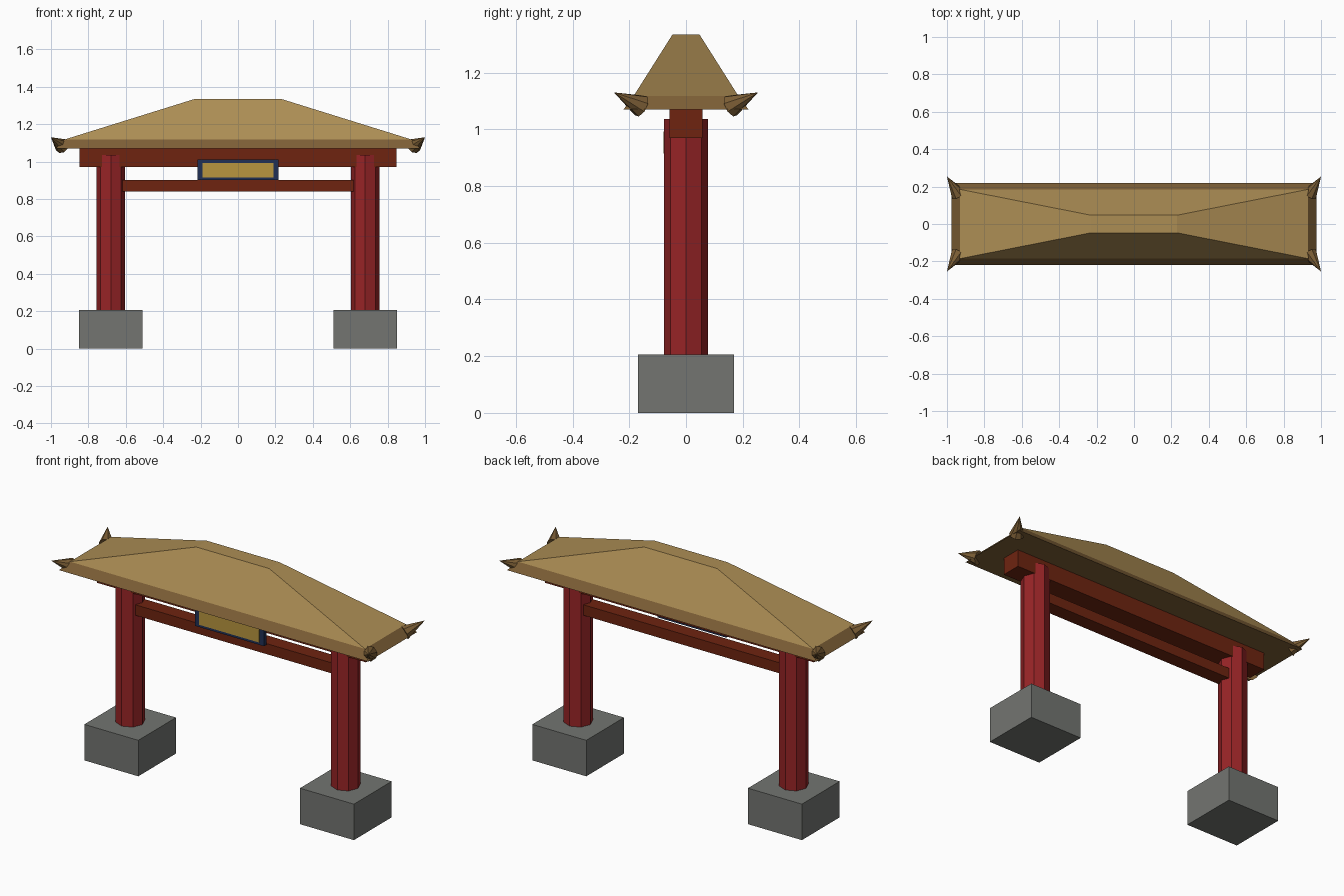
import bpy, bmesh
from mathutils import Vector

if "Cube" in bpy.data.objects:
    bpy.data.objects.remove(bpy.data.objects["Cube"])


def srgb(h):
    c = [int(h[i:i + 2], 16) / 255 for i in (0, 2, 4)]
    return [v / 12.92 if v <= 0.04045 else ((v + 0.055) / 1.055) ** 2.4 for v in c] + [1]


def material(name, h):
    m = bpy.data.materials.new(name)
    m.diffuse_color = srgb(h)
    m.use_nodes = True
    m.node_tree.nodes["Principled BSDF"].inputs["Base Color"].default_value = m.diffuse_color
    return m


STONE = material("grey stone", "737571")
RED = material("red lacquer", "972426")
BEAM = material("russet beam", "6E2410")
TILE = material("tan roof", "AC8D54")
TRIM = material("brown trim", "7D5F36")
NAVY = material("navy frame", "203055")
GOLD = material("gold panel", "B8963F")


def finish(bm, name, mat):
    bmesh.ops.recalc_face_normals(bm, faces=bm.faces)
    me = bpy.data.meshes.new(name)
    bm.to_mesh(me)
    bm.free()
    me.materials.append(mat)
    ob = bpy.data.objects.new(name, me)
    bpy.context.collection.objects.link(ob)
    return ob


def frustum(name, mat, low, high, x=0, y=0):
    """Box or hipped block; low and high are (half x, half y, z)."""
    bm = bmesh.new()
    rings = []
    for hx, hy, z in (low, high):
        rings.append([bm.verts.new((x + sx * hx, y + sy * hy, z))
                      for sx, sy in ((-1, -1), (1, -1), (1, 1), (-1, 1))])
    a, b = rings
    bm.faces.new(a[::-1])
    bm.faces.new(b)
    for i in range(4):
        j = (i + 1) % 4
        bm.faces.new((a[i], a[j], b[j], b[i]))
    return finish(bm, name, mat)


def box(name, mat, hx, hy, z0, z1, x=0, y=0):
    return frustum(name, mat, (hx, hy, z0), (hx, hy, z1), x, y)


def rod(name, mat, start, end, r1, r2, sides=8):
    """Low-poly cylinder or cone between two points."""
    start, end = Vector(start), Vector(end)
    axis = end - start
    bm = bmesh.new()
    bmesh.ops.create_cone(bm, cap_ends=True, segments=sides, radius1=r1,
                          radius2=r2, depth=axis.length)
    rot = Vector((0, 0, 1)).rotation_difference(axis)
    for v in bm.verts:
        v.co = rot @ v.co + (start + end) / 2
    return finish(bm, name, mat)


# Stone footings and octagonal columns
for side, s in (("left", -1), ("right", 1)):
    box(side + "_footing", STONE, 0.17, 0.17, 0, 0.205, x=s * 0.68)
    rod(side + "_column", RED, (s * 0.68, 0, 0.2), (s * 0.68, 0, 1.036), 0.077, 0.077)

# Cross beams
box("top_beam", BEAM, 0.848, 0.058, 0.97, 1.072)
box("lower_beam", BEAM, 0.618, 0.042, 0.84, 0.9)

# Sign board
box("sign_frame", NAVY, 0.217, 0.012, 0.9, 1.01, y=-0.064)
box("sign_panel", GOLD, 0.19, 0.004, 0.915, 0.992, y=-0.076)

# Hipped roof on a sloping eave
frustum("eave", TRIM, (0.975, 0.22, 1.07), (0.93, 0.185, 1.117))
frustum("roof", TILE, (0.93, 0.185, 1.117), (0.23, 0.047, 1.335))

# Upturned corner tips
for xs, sx in (("left", -1), ("right", 1)):
    for ys, sy in (("front", -1), ("back", 1)):
        rod(f"{ys}_{xs}_roof_tip", TRIM, (sx * 0.94, sy * 0.158, 1.082),
            (sx, sy * 0.254, 1.13), 0.041, 0)
